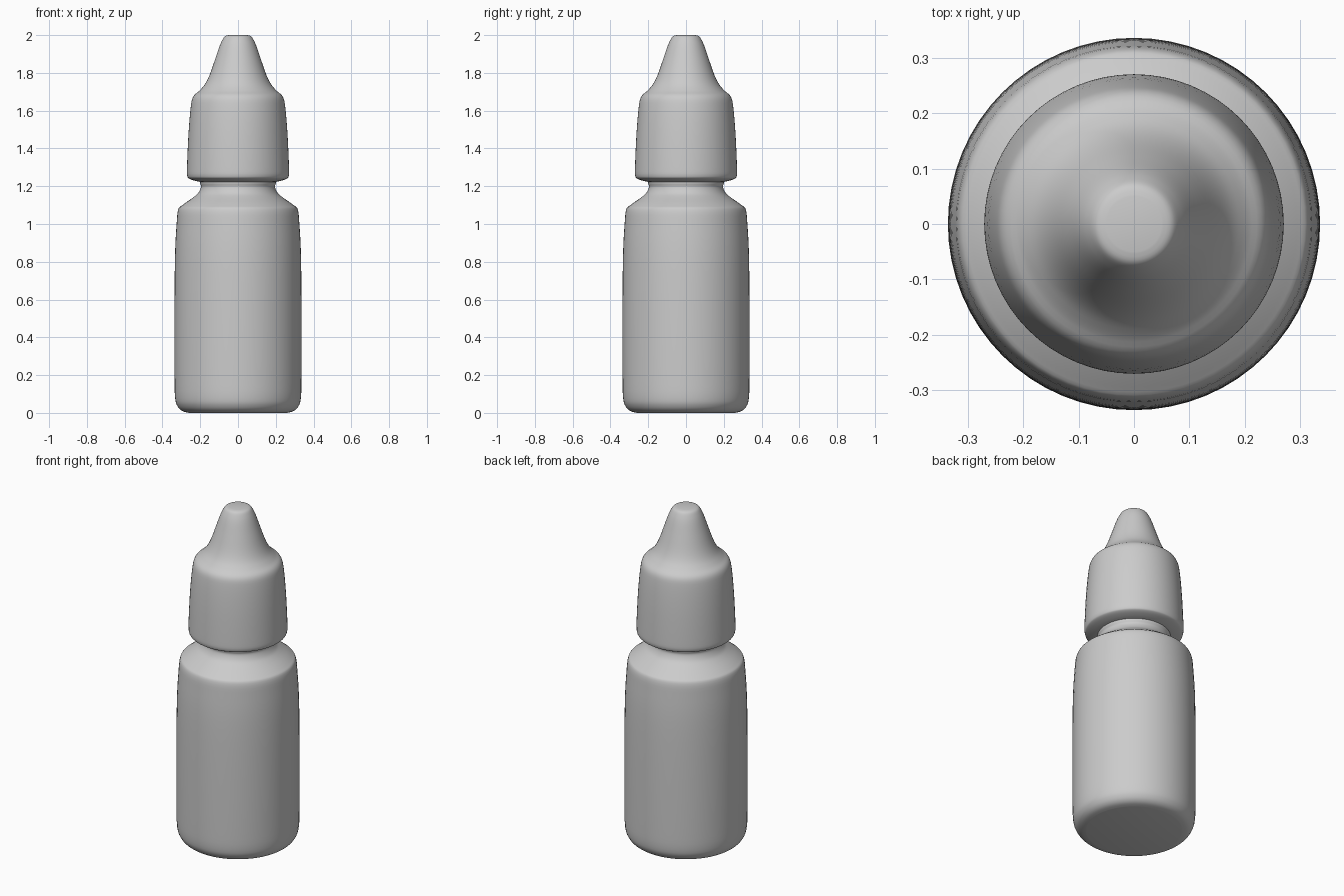
import bpy, math

cube = bpy.data.objects.get("Cube")
if cube:
    bpy.data.objects.remove(cube, do_unlink=True)

SIDES = 64

plastic = bpy.data.materials.new("grey plastic")
plastic.use_nodes = True
grey = (0.6, 0.6, 0.6, 1)
plastic.diffuse_color = grey
plastic.node_tree.nodes["Principled BSDF"].inputs["Base Color"].default_value = grey


def smooth_profile(points, steps=4):
    """Round a coarse profile with a Catmull-Rom spline."""
    out = []
    for i in range(len(points) - 1):
        p0, p1 = points[max(i - 1, 0)], points[i]
        p2, p3 = points[i + 1], points[min(i + 2, len(points) - 1)]
        for s in range(steps):
            t = s / steps
            out.append([0.5 * (2 * b + (c - a) * t + (2 * a - 5 * b + 4 * c - d) * t * t
                               + (3 * b - a - 3 * c + d) * t ** 3)
                        for a, b, c, d in zip(p0, p1, p2, p3)])
    return out + [points[-1]]


def lathe(name, profile):
    """Revolve a (radius, height) profile about z and close both ends."""
    verts, faces = [], []
    for r, z in profile:
        for k in range(SIDES):
            a = 2 * math.pi * k / SIDES
            verts.append((r * math.cos(a), r * math.sin(a), z))
    for i in range(len(profile) - 1):
        for k in range(SIDES):
            j = (k + 1) % SIDES
            a, b = i * SIDES, (i + 1) * SIDES
            faces.append((a + k, a + j, b + j, b + k))
    top = (len(profile) - 1) * SIDES
    faces.append(tuple(reversed(range(SIDES))))
    faces.append(tuple(range(top, top + SIDES)))
    mesh = bpy.data.meshes.new(name)
    mesh.from_pydata(verts, [], faces)
    mesh.materials.append(plastic)
    obj = bpy.data.objects.new(name, mesh)
    bpy.context.collection.objects.link(obj)
    bpy.ops.object.select_all(action='DESELECT')
    obj.select_set(True)
    bpy.context.view_layer.objects.active = obj
    bpy.ops.object.shade_smooth_by_angle(angle=math.radians(40))
    return obj


# Bottle body with rounded base, sloped shoulder and waisted neck
lathe("bottle", smooth_profile([
    (0.26, 0), (0.295, 0.01), (0.32, 0.035), (0.333, 0.08), (0.336, 0.2),
    (0.336, 0.6), (0.333, 0.85), (0.325, 1.0), (0.317, 1.075), (0.295, 1.1),
    (0.235, 1.142), (0.21, 1.165), (0.196, 1.195), (0.2, 1.215), (0.2, 1.24)]))

# Tapered dropper cap with a rolled lower edge and narrow tip
lathe("cap", smooth_profile([
    (0.195, 1.222), (0.225, 1.228), (0.258, 1.24), (0.269, 1.255), (0.27, 1.3),
    (0.262, 1.48), (0.25, 1.62), (0.237, 1.675), (0.205, 1.705), (0.175, 1.74),
    (0.15, 1.79), (0.122, 1.87), (0.1, 1.935), (0.085, 1.97), (0.07, 1.993),
    (0.05, 2.0)]))
